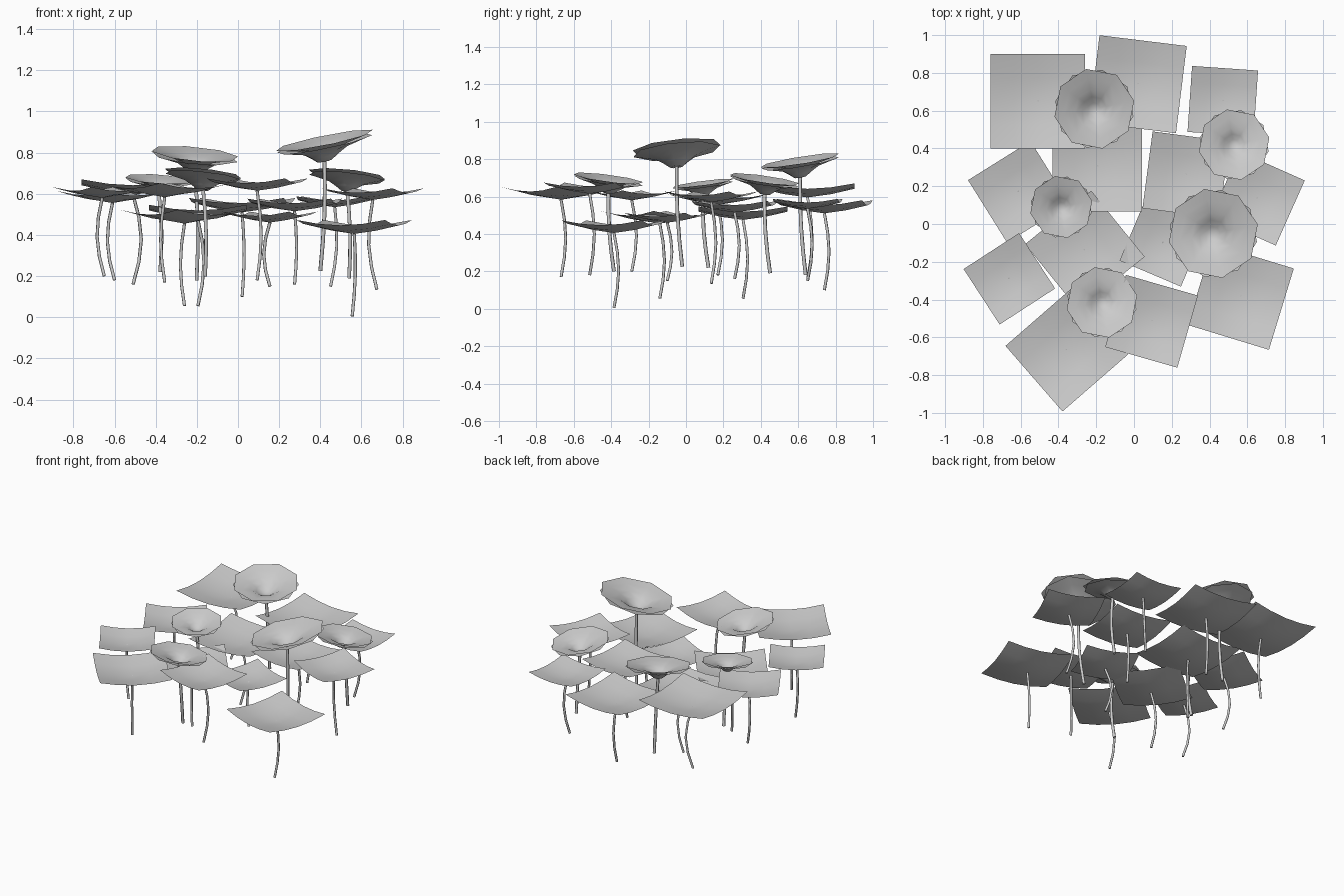
import bpy
import bmesh
from math import sin, cos, pi, radians, hypot
from mathutils import Vector, Matrix

if "Cube" in bpy.data.objects:
    bpy.data.objects.remove(bpy.data.objects["Cube"], do_unlink=True)

grey = bpy.data.materials.new("plain grey")
grey.use_nodes = True
grey.diffuse_color = (0.6, 0.6, 0.6, 1)
grey.node_tree.nodes["Principled BSDF"].inputs["Base Color"].default_value = (0.6, 0.6, 0.6, 1)


def finish(bm, name, location):
    """Turn a bmesh into a smooth shaded grey object."""
    mesh = bpy.data.meshes.new(name)
    for face in bm.faces:
        face.smooth = True
    bm.to_mesh(mesh)
    bm.free()
    mesh.materials.append(grey)
    obj = bpy.data.objects.new(name, mesh)
    obj.location = location
    bpy.context.collection.objects.link(obj)
    return obj


def make_stem(name, top, bend, foot, thickness):
    """Thin crooked tube from the plant head down to its foot."""
    curve = bpy.data.curves.new(name, "CURVE")
    curve.dimensions = "3D"
    curve.bevel_depth = thickness
    curve.bevel_resolution = 1
    curve.use_fill_caps = True
    top, foot = Vector(top), Vector(foot)
    side = Vector((bend[0], bend[1], 0))
    spline = curve.splines.new("POLY")
    steps = (0, 0.25, 0.5, 0.75, 1)
    spline.points.add(len(steps) - 1)
    for point, t in zip(spline.points, steps):
        point.co = (*(top.lerp(foot, t) + side * sin(pi * t)), 1)
    curve.materials.append(grey)
    obj = bpy.data.objects.new(name, curve)
    bpy.context.collection.objects.link(obj)


def make_leaf(name, x, y, z, size, angle):
    """Square leaf, dished so that its corners rise."""
    bm = bmesh.new()
    bmesh.ops.create_grid(bm, x_segments=4, y_segments=4, size=size / 2)
    for v in bm.verts:
        reach = hypot(v.co.x, v.co.y) / (size * 0.707)
        v.co.z = 0.15 * size * reach ** 1.4
    bmesh.ops.rotate(bm, verts=bm.verts, matrix=Matrix.Rotation(radians(angle), 3, "Z"))
    finish(bm, name, (x, y, z))


def make_flower(name, x, y, z, radius, slope_x, slope_y):
    """Two eight-sided funnels, one inside the other, leaning together."""
    profile = ((0.15, -0.31), (0.3, -0.2), (0.48, -0.09), (0.75, -0.02), (1, 0.04))
    sides = 8
    for layer, scale, drop, turn in (("upper", 1, 0, 0), ("lower", 0.98, 0.07, 0.5)):
        bm = bmesh.new()
        centre = bm.verts.new((0, 0, -0.34 - drop / 2))
        rings = []
        for r, h in profile:
            rings.append([bm.verts.new((r * scale * cos((i + turn) * pi / 4 + 0.2),
                                        r * scale * sin((i + turn) * pi / 4 + 0.2),
                                        h - drop)) for i in range(sides)])
        for i in range(sides):
            j = (i + 1) % sides
            bm.faces.new((centre, rings[0][i], rings[0][j]))
            for inner, outer in zip(rings, rings[1:]):
                bm.faces.new((inner[i], outer[i], outer[j], inner[j]))
        for v in bm.verts:
            v.co *= radius
            v.co.z += slope_x * v.co.x + slope_y * v.co.y
        finish(bm, name + "_" + layer + "_petals", (x, y, z))


# Leaves: x, y, z, size, angle, then stem foot shift in x, stem bend in x, stem foot height
leaves = {
    "back_right": (-0.51, 0.65, 0.595, 0.5, 0, 0, 0.04, 0.16),
    "back_middle": (0.02, 0.74, 0.51, 0.465, -7, 0, 0.01, 0.1),
    "back_left": (0.47, 0.65, 0.535, 0.35, -4, -0.02, 0.02, 0.15),
    "inner_back": (-0.195, 0.305, 0.475, 0.475, 0, 0, 0.03, 0.055),
    "inner_left": (0.275, 0.26, 0.515, 0.41, -7.5, 0, 0.01, 0.16),
    "far_left": (0.655, 0.135, 0.57, 0.377, -24, 0.02, -0.03, 0.135),
    "inner_front": (0.155, -0.1, 0.46, 0.353, -23, 0, -0.03, 0.15),
    "inner_right": (-0.26, -0.14, 0.455, 0.45, 39, 0, -0.02, 0.055),
    "front_left": (0.565, -0.385, 0.405, 0.45, -17, -0.01, 0.01, 0.005),
    "front_middle": (0.093, -0.515, 0.615, 0.397, -16, 0, 0.02, 0.18),
    "front_right": (-0.356, -0.668, 0.583, 0.46, 41, 0, -0.02, 0.17),
    "far_right": (-0.66, -0.29, 0.58, 0.35, 33, 0.01, -0.03, 0.2),
    "side_right": (-0.61, 0.17, 0.555, 0.39, 32, 0.01, -0.03, 0.18),
}
for name, (x, y, z, size, angle, shift, bend, foot) in leaves.items():
    make_leaf(name + "_leaf", x, y, z, size, angle)
    make_stem(name + "_leaf_stem", (x, y, z), (bend, 0.025), (x + shift, y, foot), 0.008)

# Flowers: x, y, z, radius, slope in x, slope in y, stem foot height
flowers = {
    "back": (-0.21, 0.61, 0.785, 0.215, -0.09, 0.16, 0.18),
    "left": (0.53, 0.42, 0.685, 0.19, -0.1, -0.14, 0.19),
    "tall": (0.42, -0.05, 0.85, 0.24, 0.2, 0.1, 0.225),
    "right": (-0.385, 0.09, 0.665, 0.167, -0.07, 0.13, 0.22),
    "front": (-0.17, -0.415, 0.69, 0.19, -0.1, -0.13, 0.2),
}
for name, (x, y, z, radius, slope_x, slope_y, foot) in flowers.items():
    make_flower(name + "_flower", x, y, z, radius, slope_x, slope_y)
    base = z - 0.35 * radius
    make_stem(name + "_flower_stem", (x, y, base), (0.01, -0.01),
              (x - slope_x * 0.1, y + 0.03, foot), 0.01)
